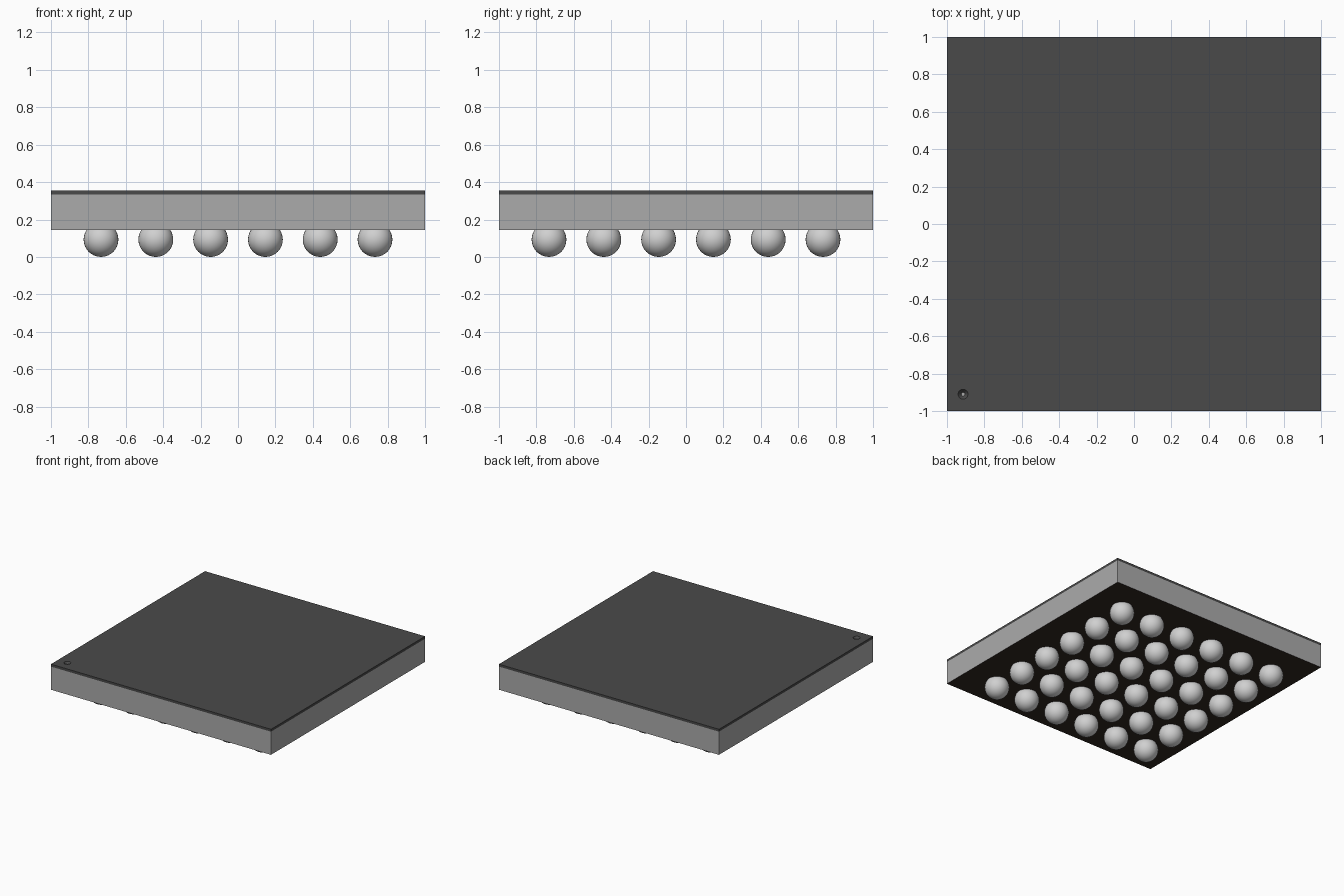
import bpy

if "Cube" in bpy.data.objects:
    bpy.data.objects.remove(bpy.data.objects["Cube"], do_unlink=True)


def material(name, color):
    mat = bpy.data.materials.new(name)
    mat.use_nodes = True
    mat.diffuse_color = (*color, 1)
    mat.node_tree.nodes["Principled BSDF"].inputs["Base Color"].default_value = (*color, 1)
    return mat


BODY = material("mid_grey", (0.41, 0.41, 0.41))
LID = material("charcoal", (0.068, 0.068, 0.068))
BASE = material("dark_brown", (0.03, 0.02, 0.015))
BALL = material("light_grey", (0.63, 0.63, 0.63))

BOTTOM, SEAM, TOP = 0.145, 0.335, 0.355


def slab(name, z0, z1, *mats):
    bpy.ops.mesh.primitive_cube_add(size=2, location=(0, 0, (z0 + z1) / 2))
    obj = bpy.context.object
    obj.name = name
    obj.scale.z = (z1 - z0) / 2
    bpy.ops.object.transform_apply(location=True, scale=True)
    for mat in mats:
        obj.data.materials.append(mat)
    return obj


# Package body with a dark underside
body = slab("package_body", BOTTOM, SEAM, BODY, BASE)
for face in body.data.polygons:
    if face.normal.z < -0.5:
        face.material_index = 1

# Thin lid
lid = slab("top_lid", SEAM, TOP, LID)

# Tapered corner marker hole through the lid
depth = TOP - SEAM
bpy.ops.mesh.primitive_cone_add(vertices=24, radius1=0.006, radius2=0.03,
                                depth=depth * 1.4,
                                location=(-0.914, -0.91, (SEAM + TOP) / 2))
cutter = bpy.context.object
cutter.name = "marker_cutter"
cutter.data.materials.append(LID)
cutter.hide_render = True
cutter.hide_viewport = True
cutter.display_type = 'WIRE'
cut = lid.modifiers.new("marker_hole", 'BOOLEAN')
cut.operation = 'DIFFERENCE'
cut.solver = 'EXACT'
cut.object = cutter
bpy.context.view_layer.objects.active = lid
bpy.ops.object.modifier_apply(modifier=cut.name)
bpy.data.objects.remove(cutter, do_unlink=True)

# Grid of solder balls sharing one smooth sphere mesh
COUNT, PITCH, RADIUS = 6, 0.293, 0.093
bpy.ops.mesh.primitive_uv_sphere_add(segments=32, ring_count=16, radius=RADIUS)
first = bpy.context.object
bpy.ops.object.shade_smooth()
first.data.materials.append(BALL)
for row in range(COUNT):
    for col in range(COUNT):
        ball = first
        if row or col:
            ball = first.copy()
            bpy.context.collection.objects.link(ball)
        ball.name = f"solder_ball_{row + 1}_{col + 1}"
        ball.location = ((col - (COUNT - 1) / 2) * PITCH,
                         (row - (COUNT - 1) / 2) * PITCH, RADIUS)
